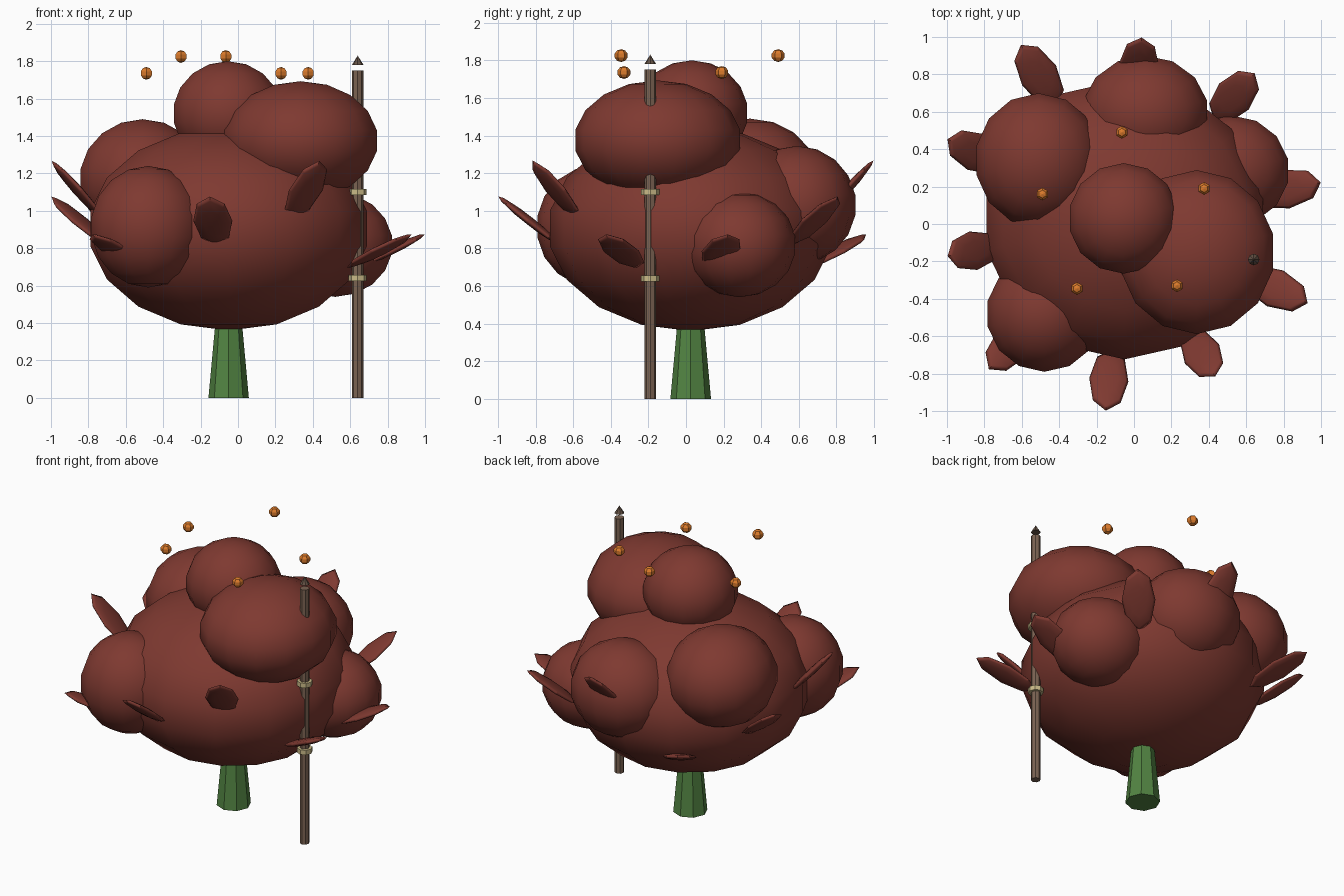
import bpy
import math
from mathutils import Matrix, Vector

cube = bpy.data.objects.get("Cube")
if cube:
    bpy.data.objects.remove(cube, do_unlink=True)


def material(name, colour):
    m = bpy.data.materials.new(name)
    m.use_nodes = True
    m.diffuse_color = (*colour, 1)
    m.node_tree.nodes["Principled BSDF"].inputs["Base Color"].default_value = (*colour, 1)
    return m


russet = material("russet foliage", (0.21, 0.041, 0.03))
green = material("green stem", (0.085, 0.23, 0.055))
wood = material("brown wood", (0.2, 0.125, 0.085))
dark_wood = material("dark wood", (0.13, 0.085, 0.06))
cream = material("cream twine", (0.6, 0.5, 0.25))
orange = material("orange pollen", (0.72, 0.2, 0.025))


def finish(name, mat, smooth):
    obj = bpy.context.object
    obj.name = name
    obj.data.materials.append(mat)
    if smooth:
        bpy.ops.object.shade_smooth_by_angle(angle=math.radians(40))
    return obj


def ball(name, centre, radii, mat, segments=14, rings=9, smooth=True):
    bpy.ops.mesh.primitive_uv_sphere_add(segments=segments, ring_count=rings, radius=1)
    obj = finish(name, mat, smooth)
    obj.data.transform(Matrix.Diagonal((*radii, 1)))
    obj.location = centre
    return obj


def post(name, x, y, bottom, top, r_bottom, r_top, mat):
    bpy.ops.mesh.primitive_cone_add(vertices=8, radius1=r_bottom, radius2=r_top, depth=top - bottom,
                                    location=(x, y, (bottom + top) / 2))
    return finish(name, mat, False)


# Stem
post("stem", -0.05, 0.025, 0, 0.5, 0.108, 0.062, green)

# Flower head and its lobes
ball("head", (-0.05, 0.025, 0.905), (0.77, 0.76, 0.545), russet)
lobes = {
    "top_lobe": ((-0.055, 0.03, 1.52), (0.3, 0.3, 0.28)),
    "upper_left_lobe": ((0.335, -0.15, 1.375), (0.425, 0.445, 0.318)),
    "back_right_lobe": ((-0.51, 0.34, 1.17), (0.345, 0.365, 0.32)),
    "back_lobe": ((0.06, 0.59, 1.03), (0.345, 0.315, 0.315)),
    "left_lobe": ((0.52, 0.285, 0.82), (0.315, 0.3, 0.28)),
    "front_right_lobe": ((-0.48, -0.48, 0.915), (0.315, 0.315, 0.325)),
}
for name, (centre, radii) in lobes.items():
    ball(name, centre, radii, russet)

# Petals around the head: tip x, tip y, then three repeating tiers of height and tilt
tips = [(0.04, 0.99), (-0.6, 0.95), (-0.99, 0.45), (-0.99, -0.17), (-0.77, -0.77),
        (-0.15, -0.99), (0.43, -0.81), (0.92, -0.42), (0.99, 0.22), (0.64, 0.8)]
tiers = [(1.26, 48), (0.87, 25), (1.07, 38)]
order = [0, 1, 2, 0, 1, 2, 0, 1, 1, 2]
for i, (x, y) in enumerate(tips):
    z, tilt = tiers[order[i]]
    tilt = math.radians(tilt)
    turn = math.atan2(y - 0.025, x + 0.05)
    outward = Vector((math.cos(turn) * math.cos(tilt), math.sin(turn) * math.cos(tilt), math.sin(tilt)))
    petal = ball(f"petal_{i + 1}", Vector((x, y, z)) - outward * 0.2, (0.21, 0.105, 0.022), russet, 8, 6)
    petal.rotation_euler = (0, -tilt, turn)

# Support stake with its tip and ties
post("stake", 0.64, -0.19, 0, 1.75, 0.03, 0.03, wood)
post("stake_tip", 0.64, -0.19, 1.78, 1.83, 0.031, 0, dark_wood)
for i, z in enumerate((0.64, 1.1)):
    post(f"tie_{i + 1}", 0.64, -0.19, z - 0.016, z + 0.016, 0.048, 0.048, cream)

# Floating pollen beads
beads = [(-0.49, 0.16, 1.735), (0.375, 0.19, 1.735), (0.23, -0.33, 1.735),
         (-0.065, 0.49, 1.825), (-0.305, -0.345, 1.825)]
for i, centre in enumerate(beads):
    ball(f"pollen_{i + 1}", centre, (0.036, 0.036, 0.034), orange, 6, 5, False)
